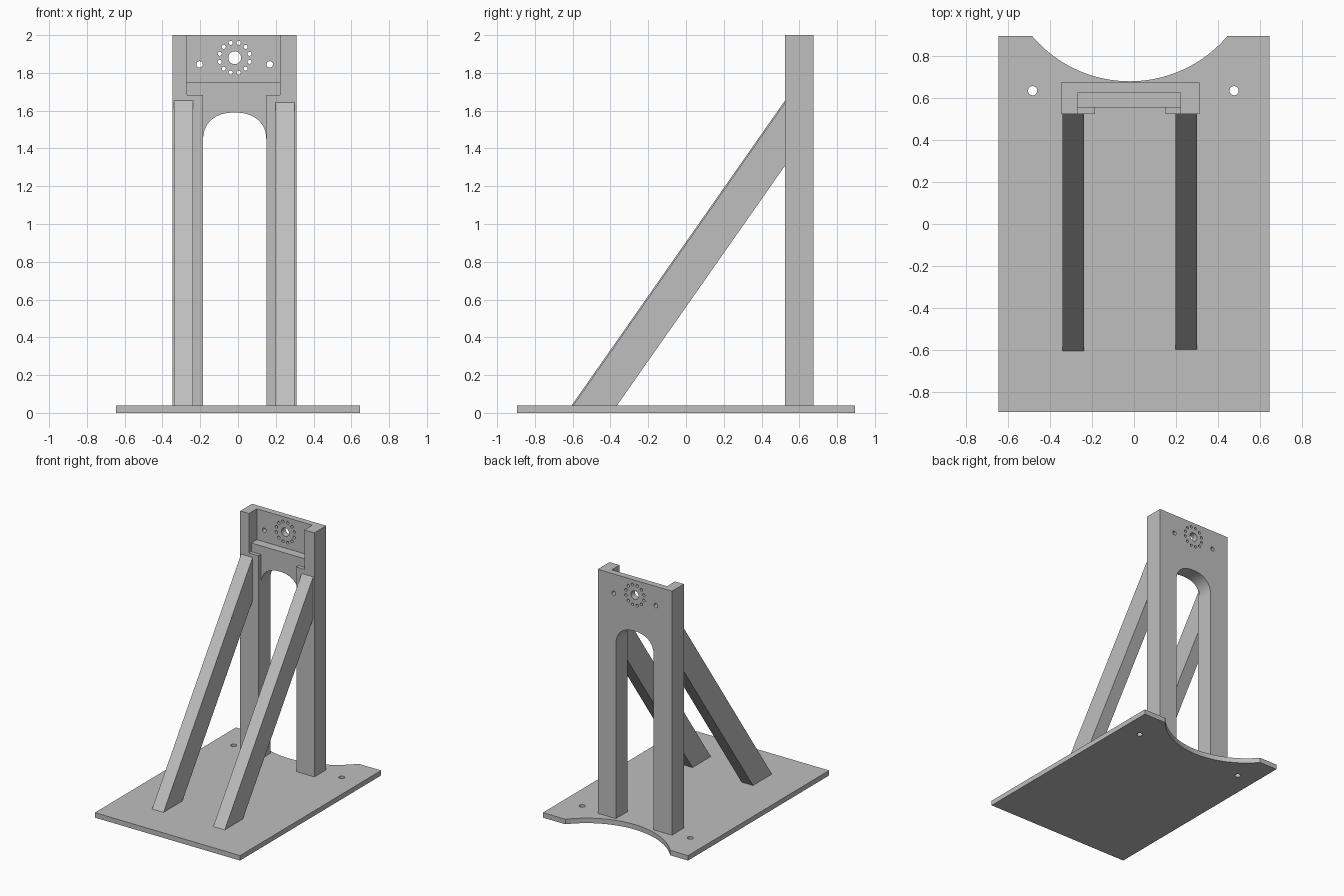
import bpy, bmesh, math
from math import cos, sin, pi

if "Cube" in bpy.data.objects:
    bpy.data.objects.remove(bpy.data.objects["Cube"])

grey = bpy.data.materials.new("light grey")
grey.use_nodes = True
grey.diffuse_color = (0.52, 0.52, 0.52, 1)
grey.node_tree.nodes["Principled BSDF"].inputs["Base Color"].default_value = grey.diffuse_color


def prism(name, outlines, axis, lo, hi):
    """Extrude one or more flat outlines along an axis."""
    place = {"x": lambda a, b: (lo, a, b),
             "y": lambda a, b: (a, lo, b),
             "z": lambda a, b: (a, b, lo)}[axis]
    step = [(hi - lo) * (axis == c) for c in "xyz"]
    bm = bmesh.new()
    for outline in outlines:
        face = bm.faces.new([bm.verts.new(place(*p)) for p in outline])
        new = bmesh.ops.extrude_face_region(bm, geom=[face])["geom"]
        bmesh.ops.translate(bm, vec=step, verts=[v for v in new if isinstance(v, bmesh.types.BMVert)])
    bmesh.ops.recalc_face_normals(bm, faces=bm.faces)
    mesh = bpy.data.meshes.new(name)
    bm.to_mesh(mesh)
    bm.free()
    mesh.materials.append(grey)
    ob = bpy.data.objects.new(name, mesh)
    bpy.context.collection.objects.link(ob)
    return ob


def rect(a0, a1, b0, b1):
    return [(a0, b0), (a1, b0), (a1, b1), (a0, b1)]


def circle(a, b, r, n=24):
    return [(a + r * cos(2 * pi * i / n), b + r * sin(2 * pi * i / n)) for i in range(n)]


def select(ob):
    bpy.ops.object.select_all(action="DESELECT")
    ob.select_set(True)
    bpy.context.view_layer.objects.active = ob


def cut(ob, cutter):
    cutter.hide_render = True
    mod = ob.modifiers.new("cut", "BOOLEAN")
    mod.operation, mod.solver, mod.object = "DIFFERENCE", "EXACT", cutter
    select(ob)
    bpy.ops.object.modifier_apply(modifier=mod.name)
    bpy.data.objects.remove(cutter)


MID = -0.0175      # centre line of the upright
BASE_TOP = 0.04

# Base plate with a scalloped back edge and two bolt holes
base = prism("base_plate", [rect(-0.645, 0.645, -0.895, 0.895)], "z", 0, BASE_TOP)
cut(base, prism("scallop", [circle(-0.02, 1.29, 0.61, 128)], "z", -0.1, 0.1))
cut(base, prism("bolt_holes", [circle(x, 0.635, 0.022) for x in (-0.483, 0.477)], "z", -0.1, 0.1))

# Upright block
upright = prism("upright", [rect(-0.348, 0.311, BASE_TOP, 2)], "y", 0.525, 0.675)

# Deep pocket open at the top, and shallow stepped recess below it
cut(upright, prism("pocket", [rect(-0.27, 0.222, 1.752, 2.1)], "y", 0.4, 0.625))
SPRING, RISE, HALF = 1.44, 0.15, 0.1675
left, right = MID - HALF, MID + HALF
recess = [(left, SPRING), (right, SPRING), (right, 1.683), (0.222, 1.683),
          (0.222, 1.8), (-0.27, 1.8), (-0.27, 1.683), (left, 1.683)]
cut(upright, prism("recess", [recess], "y", 0.4, 0.555))

# Arched opening between the legs
arch = [(left, -0.1), (right, -0.1), (right, SPRING)]
for i in range(1, 32):
    t = pi * i / 32
    c, s = cos(t), sin(t)
    arch.append((MID + HALF * math.copysign(abs(c) ** 0.87, c), SPRING + RISE * s ** 0.87))
arch.append((left, SPRING))
cut(upright, prism("arch", [arch], "y", 0.3, 0.9))

# Shaft hole, ring of small holes and two outer holes
HUB = 1.88
holes = [circle(MID, HUB, 0.034, 32)]
holes += [circle(MID + s * 0.186, HUB - 0.035, 0.017) for s in (-1, 1)]
for i in range(12):
    a = pi * (i + 0.5) / 6
    holes.append(circle(MID + 0.082 * cos(a), HUB + 0.082 * sin(a), 0.011, 16))
cut(upright, prism("holes", holes, "y", 0.3, 0.9))

# Diagonal braces
for name, x0, x1, shift in (("right_brace", -0.34, -0.238, 0), ("left_brace", 0.198, 0.3, 0.008)):
    profile = [(-0.605 + shift, BASE_TOP), (-0.365, BASE_TOP),
               (0.525, 1.31), (0.525, 1.655 - shift * 1.4)]
    prism(name, [profile], "x", x0, x1)

# Smooth the curved walls and keep the edges sharp
for ob in (base, upright):
    select(ob)
    bpy.ops.object.shade_smooth_by_angle(angle=math.radians(30))
